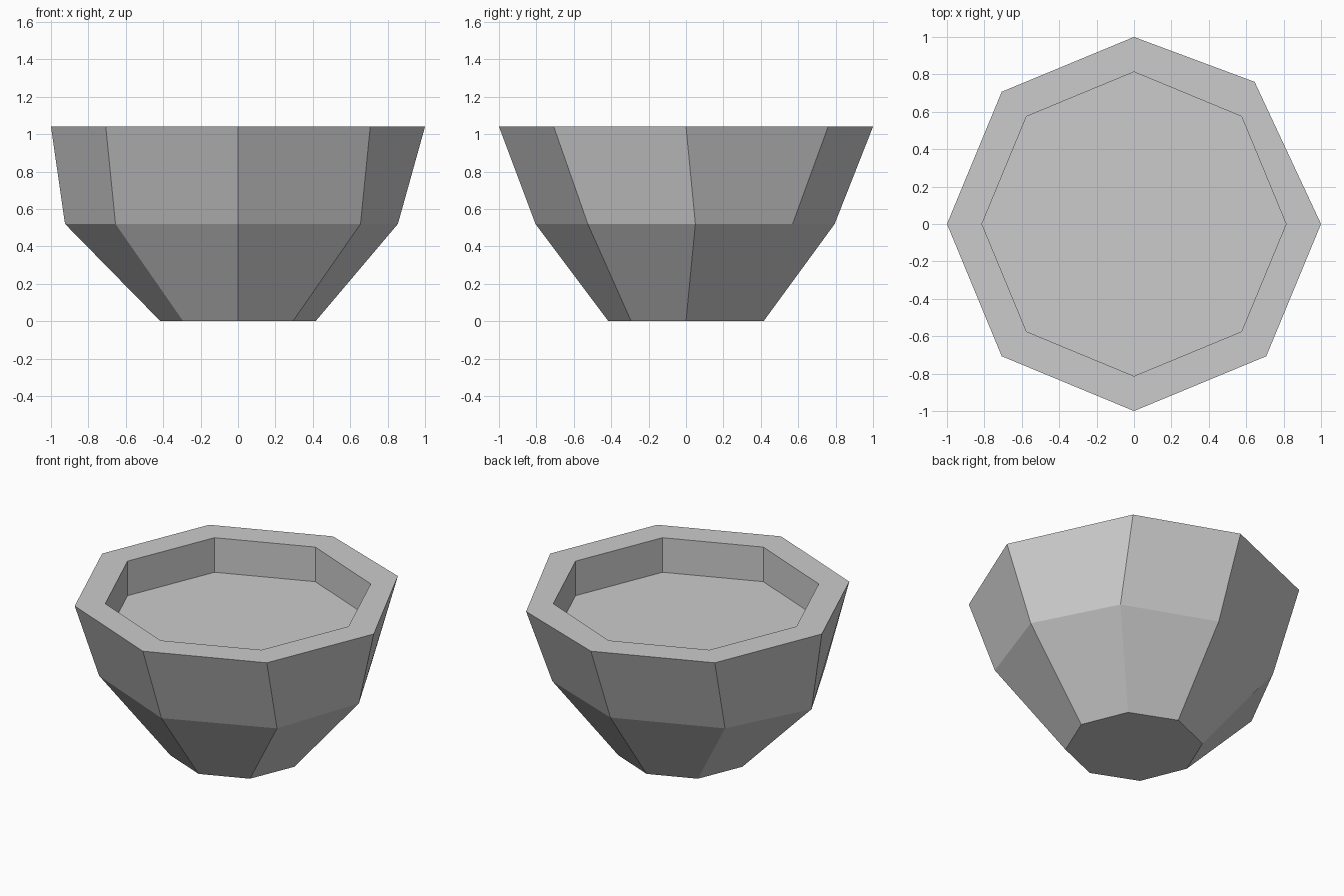
import bpy, bmesh
from math import cos, sin, pi

if "Cube" in bpy.data.objects:
    bpy.data.objects.remove(bpy.data.objects["Cube"])


def octagon(radius):
    return [(radius * cos(i * pi / 4), radius * sin(i * pi / 4)) for i in range(8)]


bm = bmesh.new()


def ring(points, z):
    return [bm.verts.new((x, y, z)) for x, y in points]


# Hand-shaped outer rings: regular octagons with a few nudged corners
rim_points = octagon(1.0)
rim_points[1] = (0.645, 0.76)
waist_points = [(0.855, 0.05), (0.585, 0.57), (0, 0.795), (-0.655, 0.525),
                (-0.925, 0), (-0.655, -0.525), (0, -0.805), (0.655, -0.525)]

# Base, waist, rim, recess lip and recess floor
rings = [ring(octagon(0.415), 0), ring(waist_points, 0.52), ring(rim_points, 1.04),
         ring(octagon(0.813), 1.04), ring(octagon(0.813), 0.81)]

# Outer walls, flat rim and recess walls
for low, high in zip(rings, rings[1:]):
    for i in range(8):
        j = (i + 1) % 8
        bm.faces.new((low[i], low[j], high[j], high[i]))

# Underside and recess floor
bm.faces.new(rings[0][::-1])
bm.faces.new(rings[-1])
bmesh.ops.recalc_face_normals(bm, faces=bm.faces)

mesh = bpy.data.meshes.new("faceted_pot")
bm.to_mesh(mesh)
bm.free()
bpy.context.collection.objects.link(bpy.data.objects.new("faceted_pot", mesh))
